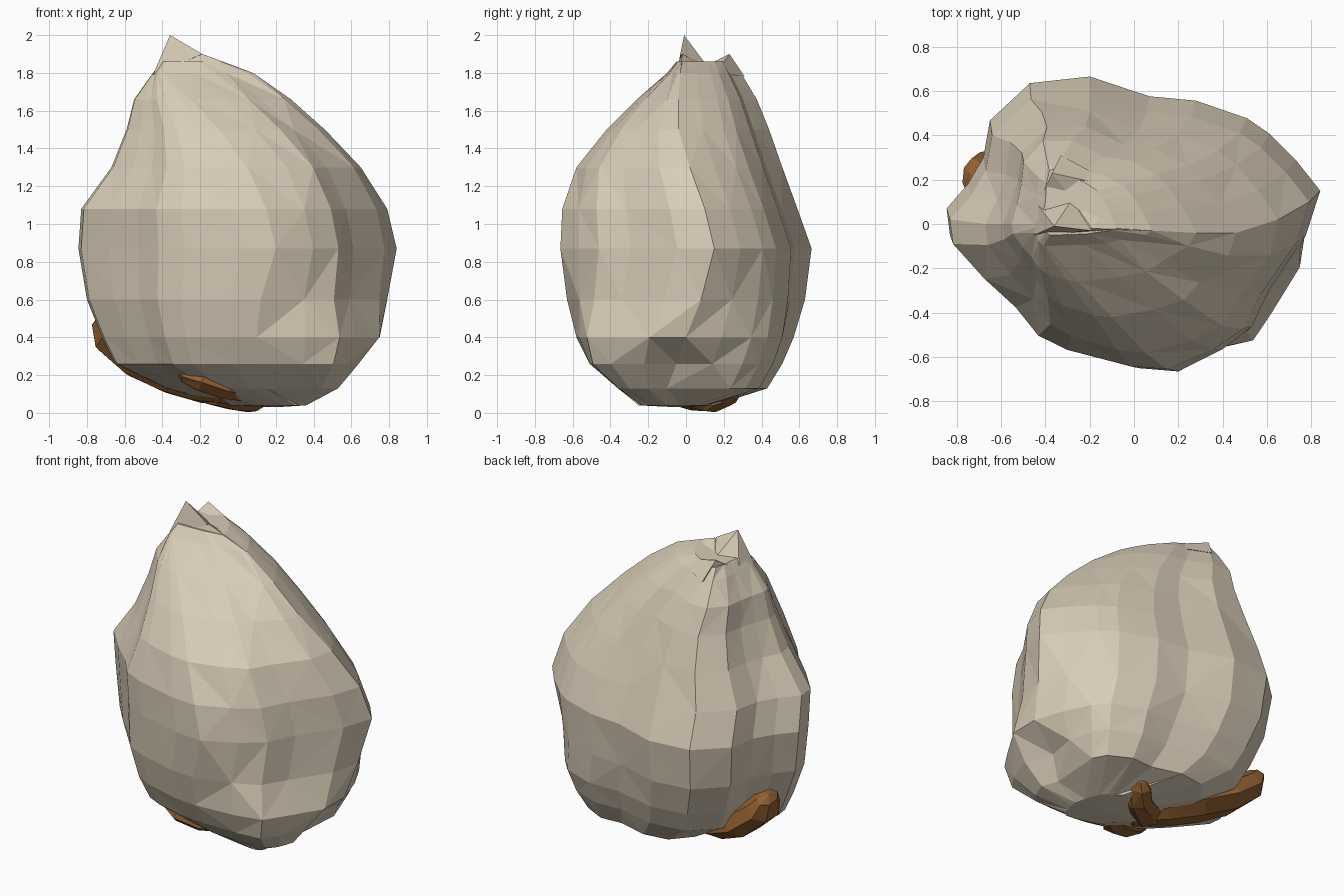
import bpy, bmesh, math
from mathutils import Vector

if "Cube" in bpy.data.objects:
    bpy.data.objects.remove(bpy.data.objects["Cube"])


def material(name, rgb):
    m = bpy.data.materials.new(name)
    m.diffuse_color = (*rgb, 1)
    m.use_nodes = True
    m.node_tree.nodes["Principled BSDF"].inputs["Base Color"].default_value = m.diffuse_color
    return m


CREAM = material("cream_skin", (0.69, 0.605, 0.475))
BROWN = material("brown_root", (0.29, 0.12, 0.032))

# Plan outline, counterclockwise, split at its right, back, left and front extremes
QUADS = [
    [(.84, .15), (.73, .29), (.61, .41), (.51, .48), (.28, .56), (.07, .58)],
    [(-.20, .67), (-.47, .64), (-.65, .47), (-.68, .30), (-.75, .18)],
    [(-.845, .07), (-.83, -.05), (-.68, -.22), (-.53, -.36), (-.42, -.50), (-.28, -.57), (.02, -.65)],
    [(.20, -.665), (.42, -.59), (.57, -.50), (.65, -.33), (.80, -.07)],
]
DIAGONALS = [(1, 1), (-1, 1), (-1, -1), (1, -1)]
# Heights with the left, right, front and back extreme of each section,
# then the extra fullness of the back right, back left and front right corners
# z, left x, y, right x, y, front x, y, back x, y, fullness
SECTIONS = [
    (.04, -.05, .0, .36, -.10, .30, -.25, .20, .15, .0, .0, .0),
    (.13, -.38, .0, .57, -.10, .15, -.36, .0, .43, .08, .0, .05),
    (.26, -.65, .0, .67, -.05, .10, -.51, -.10, .51, .08, .0, .08),
    (.40, -.72, .02, .75, .0, .10, -.58, -.15, .57, .07, .0, .065),
    (.60, -.80, .04, .79, .08, .12, -.63, -.20, .63, .03, .0, .0),
    (.87, -.845, .07, .84, .15, .20, -.665, -.20, .665, .0, .0, -.04),
    (1.08, -.83, .02, .79, .10, .15, -.655, -.20, .59, .0, .0, -.03),
    (1.30, -.67, .0, .65, .02, .05, -.58, -.20, .51, .0, .03, .0),
    (1.50, -.59, .0, .46, -.04, -.10, -.42, -.22, .44, .0, .03, .0),
    (1.66, -.55, .0, .28, -.04, -.25, -.26, -.28, .375, .0, .03, .0),
    (1.80, -.45, .0, .08, -.03, -.40, -.10, -.33, .29, .0, .02, .0),
    (1.86, -.41, .05, -.08, -.02, -.38, -.05, -.36, .25, .0, .0, .0),
]


def section_points(s):
    z, lx, ly, rx, ry, fx, fy, bx, by, back_right, back_left, front_right = s
    ends = [(rx, ry), (bx, by), (lx, ly), (fx, fy)]
    full = [back_right, back_left, 0, front_right]
    pts = []
    for q in range(4):
        a, b = QUADS[q][0], QUADS[(q + 1) % 4][0]
        c, d = ends[q], ends[(q + 1) % 4]
        for i, (x, y) in enumerate(QUADS[q]):
            u, v = (x - a[0]) / (b[0] - a[0]), (y - a[1]) / (b[1] - a[1])
            k = full[q] * math.sin(math.pi * i / len(QUADS[q]))
            px = c[0] + u * (d[0] - c[0]) + k * DIAGONALS[q][0]
            py = c[1] + v * (d[1] - c[1]) + k * DIAGONALS[q][1]
            pts.append((max(lx, min(rx, px)), max(fy, min(by, py)), z))
    return pts


def finish(bm, name, mat):
    bmesh.ops.recalc_face_normals(bm, faces=bm.faces)
    mesh = bpy.data.meshes.new(name)
    bm.to_mesh(mesh)
    bm.free()
    mesh.materials.append(mat)
    ob = bpy.data.objects.new(name, mesh)
    bpy.context.collection.objects.link(ob)
    return ob


def loft(name, rings, mat, low, high):
    """Skin closed rings with alternating triangles and close both ends to a point."""
    bm = bmesh.new()
    rows = [[bm.verts.new(p) for p in r] for r in rings]
    n = len(rows[0])
    for k, (r, t) in enumerate(zip(rows, rows[1:])):
        for i in range(n):
            j = (i + 1) % n
            if (i + k) % 2:
                tris = ((r[i], r[j], t[j]), (r[i], t[j], t[i]))
            else:
                tris = ((r[i], r[j], t[i]), (r[j], t[j], t[i]))
            for f in tris:
                bm.faces.new(f)
    for row, tip in ((rows[0], low), (rows[-1], high)):
        c = bm.verts.new(tip)
        for i in range(n):
            bm.faces.new((row[i], row[(i + 1) % n], c))
    return finish(bm, name, mat)


# Bulb, with a hollow under its right side
rings = [section_points(s) for s in SECTIONS]
for k, depth in ((1, .10), (2, .10)):
    rings[k] = [(x - depth * max(0, 1 - abs(y + .05) / .25), y, z) if x > .3 else (x, y, z)
                for x, y, z in rings[k]]
loft("bulb", rings, CREAM, (.2, -.05, .03), (-.34, .12, 1.86))


# Pointed skin tips on the crown
def tip(name, base, apex):
    bm = bmesh.new()
    vs = [bm.verts.new(p) for p in base]
    a = bm.verts.new(apex)
    bm.faces.new(vs)
    for i in range(len(vs)):
        bm.faces.new((vs[i], vs[(i + 1) % len(vs)], a))
    finish(bm, name, CREAM)


tip("front_tip", [(-.45, -.05, 1.79), (-.19, -.03, 1.9), (-.28, .11, 1.84), (-.43, .08, 1.82)],
    (-.36, -.01, 2.0))
tip("ridge_tip", [(-.36, -.05, 1.84), (.08, -.03, 1.80), (-.10, .10, 1.80), (-.28, .11, 1.84)],
    (-.19, -.02, 1.9))
tip("back_tip", [(-.41, .14, 1.84), (-.28, .11, 1.84), (-.05, .16, 1.80), (-.33, .31, 1.78)],
    (-.37, .23, 1.9))


# Root crust, low-poly tubes along the underside
def tube(name, path, sides=7):
    pts = [Vector(p[:3]) for p in path]
    rings = []
    for i, p in enumerate(path):
        d = (pts[min(i + 1, len(pts) - 1)] - pts[max(i - 1, 0)]).normalized()
        u = d.cross(Vector((0, 1, 0))).normalized()
        v = d.cross(u)
        rings.append([pts[i] + p[3] * u * math.cos(t) + p[4] * v * math.sin(t)
                      for t in (2 * math.pi * k / sides for k in range(sides))])
    d0, d1 = (pts[0] - pts[1]).normalized(), (pts[-1] - pts[-2]).normalized()
    loft(name, rings, BROWN, pts[0] + d0 * .03, pts[-1] + d1 * .03)


# x, y, z, thickness, half width
tube("crescent_root", [(-.73, .22, .48, .05, .08), (-.69, .20, .40, .09, .13), (-.54, .18, .28, .10, .16),
                       (-.37, .12, .20, .10, .16), (-.20, .03, .13, .08, .13), (-.05, -.08, .10, .06, .10)])
tube("front_root", [(-.29, -.27, .20, .04, .06), (-.20, -.28, .18, .07, .10), (-.08, -.24, .14, .07, .10),
                    (.02, -.18, .11, .05, .06)])
tube("bottom_root", [(-.14, -.04, .09, .05, .09), (-.02, .06, .07, .06, .09), (.07, .13, .06, .06, .08),
                     (.14, .21, .09, .05, .08), (.17, .25, .11, .03, .05)])
